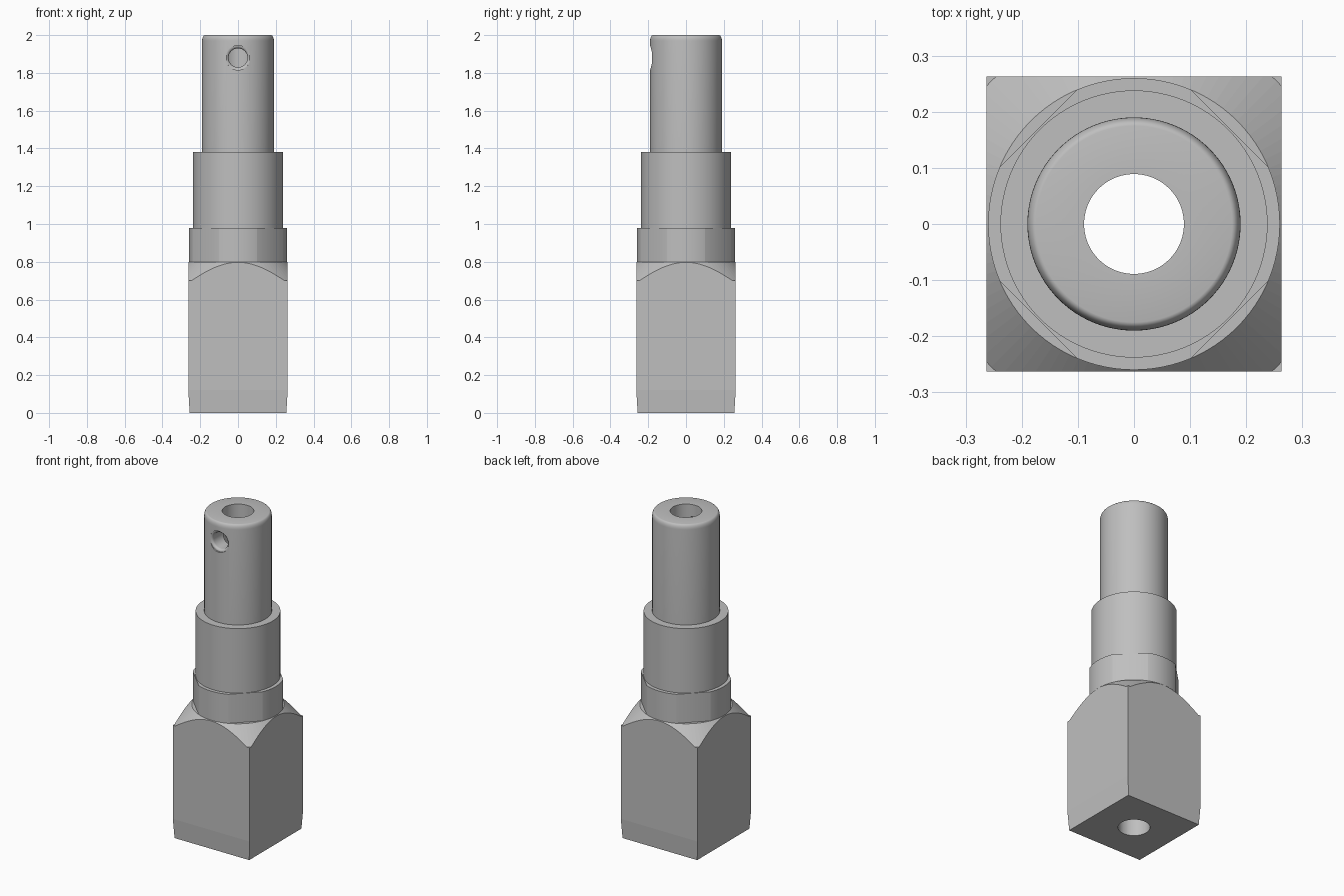
import bpy, bmesh, math
from mathutils import Matrix

cube = bpy.data.objects.get("Cube")
if cube:
    bpy.data.objects.remove(cube, do_unlink=True)

SEGMENTS = 96
BORE = 0.089

steel = bpy.data.materials.new("grey steel")
steel.use_nodes = True
colour = (0.52, 0.52, 0.52, 1)
steel.diffuse_color = colour
steel.node_tree.nodes["Principled BSDF"].inputs["Base Color"].default_value = colour


def finish(name, bm):
    bmesh.ops.recalc_face_normals(bm, faces=bm.faces)
    mesh = bpy.data.meshes.new(name)
    bm.to_mesh(mesh)
    bm.free()
    obj = bpy.data.objects.new(name, mesh)
    bpy.context.collection.objects.link(obj)
    mesh.materials.append(steel)
    return obj


def stack(name, levels, sides=SEGMENTS, turn=0.0, matrix=Matrix(), closed=False):
    """Join regular rings of (radius, height); a closed profile makes a hollow part."""
    bm = bmesh.new()
    rings = []
    for r, z in levels:
        angles = [turn + math.tau * i / sides for i in range(sides)]
        rings.append([bm.verts.new((r * math.cos(a), r * math.sin(a), z)) for a in angles])
    pairs = list(zip(rings, rings[1:]))
    if closed:
        pairs.append((rings[-1], rings[0]))
    else:
        bm.faces.new(rings[0])
        bm.faces.new(rings[-1])
    for low, high in pairs:
        for i in range(sides):
            j = (i + 1) % sides
            bm.faces.new((low[i], low[j], high[j], high[i]))
    bm.transform(matrix)
    return finish(name, bm)


def carve(obj, cutter, operation="DIFFERENCE"):
    cutter.hide_render = True
    mod = obj.modifiers.new("carve", "BOOLEAN")
    mod.operation = operation
    mod.solver = "EXACT"
    mod.object = cutter
    bpy.context.view_layer.objects.active = obj
    bpy.ops.object.modifier_apply(modifier=mod.name)
    bpy.data.objects.remove(cutter, do_unlink=True)


def drill(obj):
    carve(obj, stack("bore_cutter", [(BORE, -0.2), (BORE, 2.2)]))


# Square body: tapered foot, conical shoulder trimming the upper corners
diagonal = math.sqrt(2)
body = stack("square_body", [(0.256 * diagonal, 0), (0.263 * diagonal, 0.12),
                             (0.263 * diagonal, 0.85)], 4, math.pi / 4)
carve(body, stack("corner_cutter", [(0.6, -0.1), (0.6, 0.7), (0.36, 0.7), (0.26, 0.8)]),
      "INTERSECT")
drill(body)

# Collar: disc with four diagonal flats
collar = stack("flatted_collar", [(0.26, 0.8), (0.26, 0.98)])
carve(collar, stack("flats_cutter", [(0.241 * diagonal, 0.7), (0.241 * diagonal, 1.1)], 4),
      "INTERSECT")
drill(collar)

# Hollow stem: wide shoulder, then pin with a rounded rim
rim = [(0.175 + 0.015 * math.cos(a), 1.97 + 0.03 * math.sin(a))
       for a in (math.pi / 2 * i / 6 for i in range(7))]
stem = stack("stepped_stem", [(BORE, 0.98), (0.238, 0.98), (0.238, 1.38), (0.19, 1.38)]
             + rim + [(BORE, 2.0)], closed=True)

# Cross hole in the front wall with a flared mouth
to_front = Matrix.Translation((0, 0, 1.88)) @ Matrix.Rotation(math.pi / 2, 4, "X")
flare = [(0.065 - 0.015 * math.cos(a), 0.165 + 0.015 * math.sin(a))
         for a in (math.pi / 2 * i / 5 for i in range(6))]
carve(stem, stack("cross_hole_cutter", [(0.05, 0)] + flare + [(0.066, 0.25)], 48,
                  matrix=to_front))

# Smooth round surfaces, crisp machined edges
bpy.ops.object.select_all(action="DESELECT")
for part in (body, collar, stem):
    part.select_set(True)
bpy.context.view_layer.objects.active = stem
bpy.ops.object.shade_smooth_by_angle(angle=math.radians(25))
body.data.set_sharp_from_angle(angle=math.radians(2.5))
